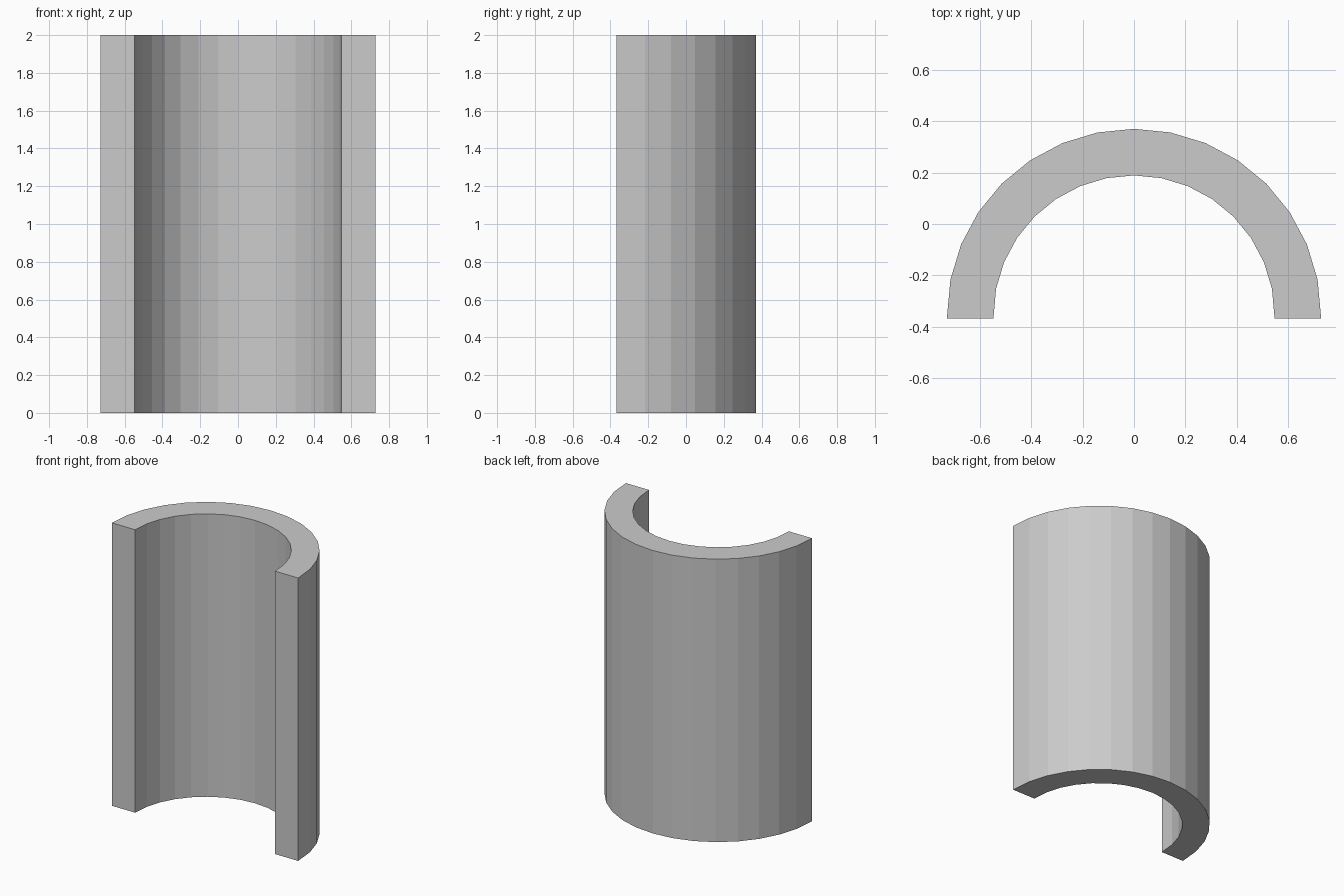
import bpy, bmesh, math

if "Cube" in bpy.data.objects:
    bpy.data.objects.remove(bpy.data.objects["Cube"])

SEGMENTS = 16
OUTER_R, INNER_R = 0.728, 0.547
CENTRE_Y, END_Y = -0.358, -0.368
HEIGHT = 2.0


def arc(radius):
    """Half circle whose two end points drop to the flat front edge."""
    pts = []
    for i in range(SEGMENTS + 1):
        a = math.pi * i / SEGMENTS
        y = CENTRE_Y + radius * math.sin(a)
        if i in (0, SEGMENTS):
            y = END_Y
        pts.append((radius * math.cos(a), y, 0.0))
    return pts


bm = bmesh.new()
outer = [bm.verts.new(p) for p in arc(OUTER_R)]
inner = [bm.verts.new(p) for p in arc(INNER_R)]

# C-shaped base ring
for i in range(SEGMENTS):
    bm.faces.new((outer[i], outer[i + 1], inner[i + 1], inner[i]))

# Extrude the ring up into the half-tube wall
ret = bmesh.ops.extrude_face_region(bm, geom=bm.faces[:], use_keep_orig=True)
top = [v for v in ret["geom"] if isinstance(v, bmesh.types.BMVert)]
bmesh.ops.translate(bm, verts=top, vec=(0, 0, HEIGHT))
bmesh.ops.recalc_face_normals(bm, faces=bm.faces[:])

mesh = bpy.data.meshes.new("half_tube_wall")
bm.to_mesh(mesh)
bm.free()
wall = bpy.data.objects.new("half_tube_wall", mesh)
bpy.context.collection.objects.link(wall)
